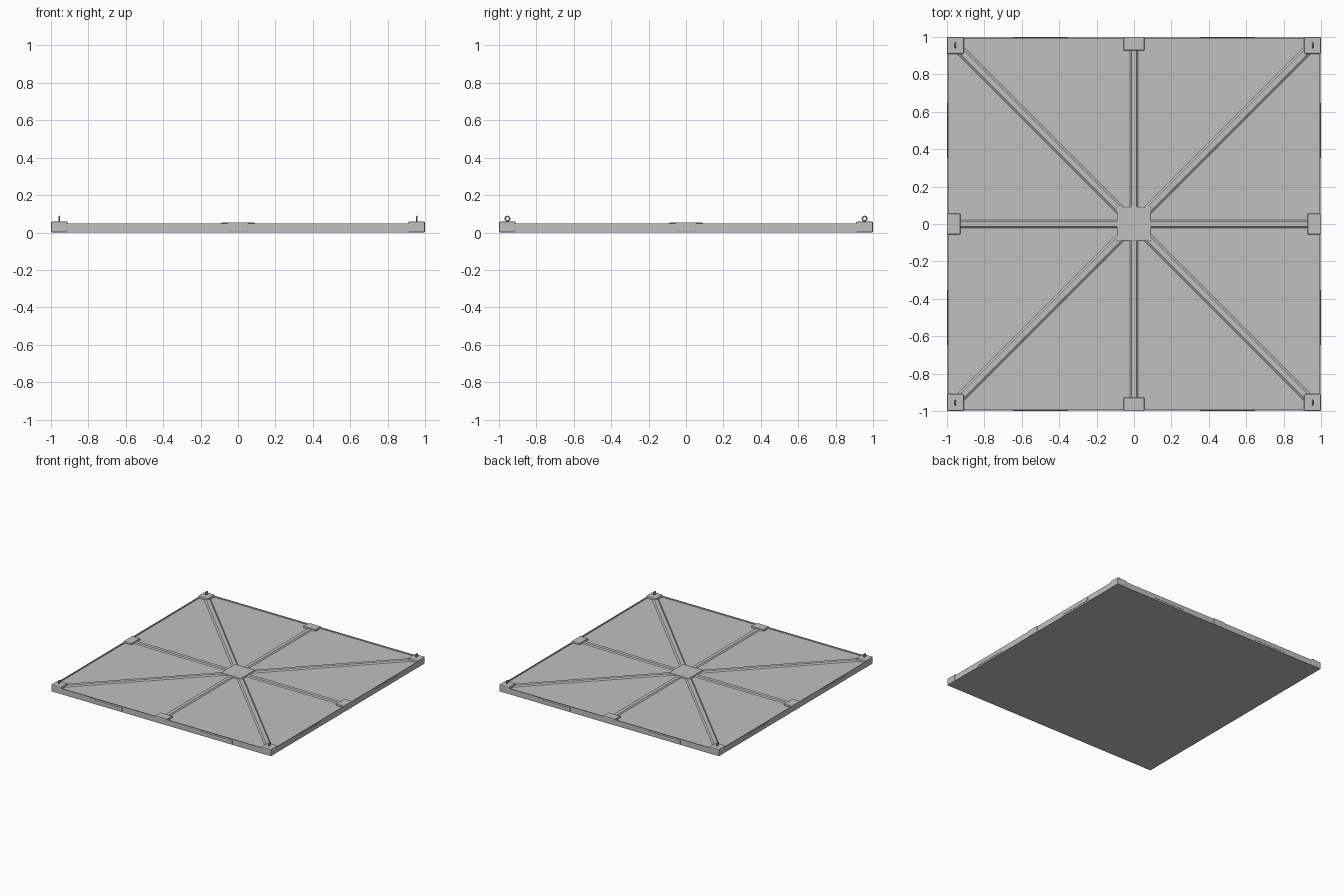
import bpy, bmesh, math
from mathutils import Matrix

if "Cube" in bpy.data.objects:
    bpy.data.objects.remove(bpy.data.objects["Cube"])

grey = bpy.data.materials.new("mid_grey")
grey.diffuse_color = (0.53, 0.53, 0.53, 1)
grey.use_nodes = True
grey.node_tree.nodes["Principled BSDF"].inputs["Base Color"].default_value = grey.diffuse_color

FLOOR, RIM = 0.039, 0.048


def finish(bm, name, smooth=False):
    bmesh.ops.recalc_face_normals(bm, faces=bm.faces)
    me = bpy.data.meshes.new(name)
    bm.to_mesh(me)
    bm.free()
    me.materials.append(grey)
    ob = bpy.data.objects.new(name, me)
    bpy.context.collection.objects.link(ob)
    if smooth:
        for p in me.polygons:
            p.use_smooth = True
    return ob


def box(name, x0, x1, y0, y1, z0, z1, bevel=0.0):
    bm = bmesh.new()
    m = Matrix.Translation(((x0 + x1) / 2, (y0 + y1) / 2, (z0 + z1) / 2)) \
        @ Matrix.Diagonal((x1 - x0, y1 - y0, z1 - z0, 1))
    bmesh.ops.create_cube(bm, size=1, matrix=m)
    if bevel:
        bmesh.ops.bevel(bm, geom=list(bm.edges), offset=bevel, segments=2,
                        profile=0.5, affect='EDGES')
    return finish(bm, name)


# Tray: slab whose top is inset and lowered to leave a thin rim
bm = bmesh.new()
bmesh.ops.create_cube(bm, size=1, matrix=Matrix.Translation((0, 0, (RIM + 0.001) / 2))
                      @ Matrix.Diagonal((1.994, 1.994, RIM - 0.001, 1)))
top = max(bm.faces, key=lambda f: f.calc_center_median().z)
bmesh.ops.inset_region(bm, faces=[top], thickness=0.008)
bmesh.ops.inset_region(bm, faces=[top], thickness=0.001)
for v in top.verts:
    v.co.z = FLOOR
finish(bm, "tray")


# Ribs: trapezoid bars running from the centre to each edge and corner
def rib(name, angle, length, base, crown):
    bm = bmesh.new()
    prof = [(-base, FLOOR - 0.002), (base, FLOOR - 0.002), (crown, RIM - 0.001), (-crown, RIM - 0.001)]
    a = [bm.verts.new((0.05, y, z)) for y, z in prof]
    b = [bm.verts.new((length, y, z)) for y, z in prof]
    bm.faces.new(a)
    bm.faces.new(b)
    for i in range(4):
        j = (i + 1) % 4
        bm.faces.new((a[i], a[j], b[j], b[i]))
    bm.transform(Matrix.Rotation(angle, 4, 'Z'))
    finish(bm, name)


for k in range(4):
    rib("straight_rib", k * math.pi / 2, 0.98, 0.024, 0.014)
    rib("diagonal_rib", (k + 0.5) * math.pi / 2, 1.33, 0.028, 0.014)

# Centre plate
box("centre_plate", -0.092, 0.092, -0.092, 0.092, FLOOR - 0.004, 0.053, 0.006)

# Edge caps at the middle of each side
for s in (-1, 1):
    lo, hi = sorted((s * 0.928, s))
    box("edge_cap", -0.055, 0.055, lo, hi, 0.001, 0.054, 0.004)
    box("edge_cap", lo, hi, -0.055, 0.055, 0.001, 0.054, 0.004)

# Corner caps with an upright lifting ring
for sx in (-1, 1):
    for sy in (-1, 1):
        x0, x1 = sorted((sx * 0.91, sx))
        y0, y1 = sorted((sy * 0.91, sy))
        box("corner_cap", x0, x1, y0, y1, 0.0, 0.058, 0.006)
        bm = bmesh.new()
        n, m = 20, 8
        g = [[bm.verts.new((sx * 0.955 + 0.004 * math.sin(2 * math.pi * j / m),
                            sy * 0.955 + (0.012 + 0.004 * math.cos(2 * math.pi * j / m)) * math.cos(2 * math.pi * i / n),
                            0.074 + (0.012 + 0.004 * math.cos(2 * math.pi * j / m)) * math.sin(2 * math.pi * i / n)))
              for j in range(m)] for i in range(n)]
        for i in range(n):
            for j in range(m):
                i2, j2 = (i + 1) % n, (j + 1) % m
                bm.faces.new((g[i][j], g[i2][j], g[i2][j2], g[i][j2]))
        finish(bm, "lifting_ring", True)

# Thin plates on the outer sides
for s in (-1, 1):
    lo, hi = sorted((s * 0.994, s * 0.999))
    for c in (-0.5, 0.5):
        box("side_plate", c - 0.147, c + 0.147, lo, hi, 0.014, 0.036)
        box("side_plate", lo, hi, c - 0.147, c + 0.147, 0.014, 0.036)
